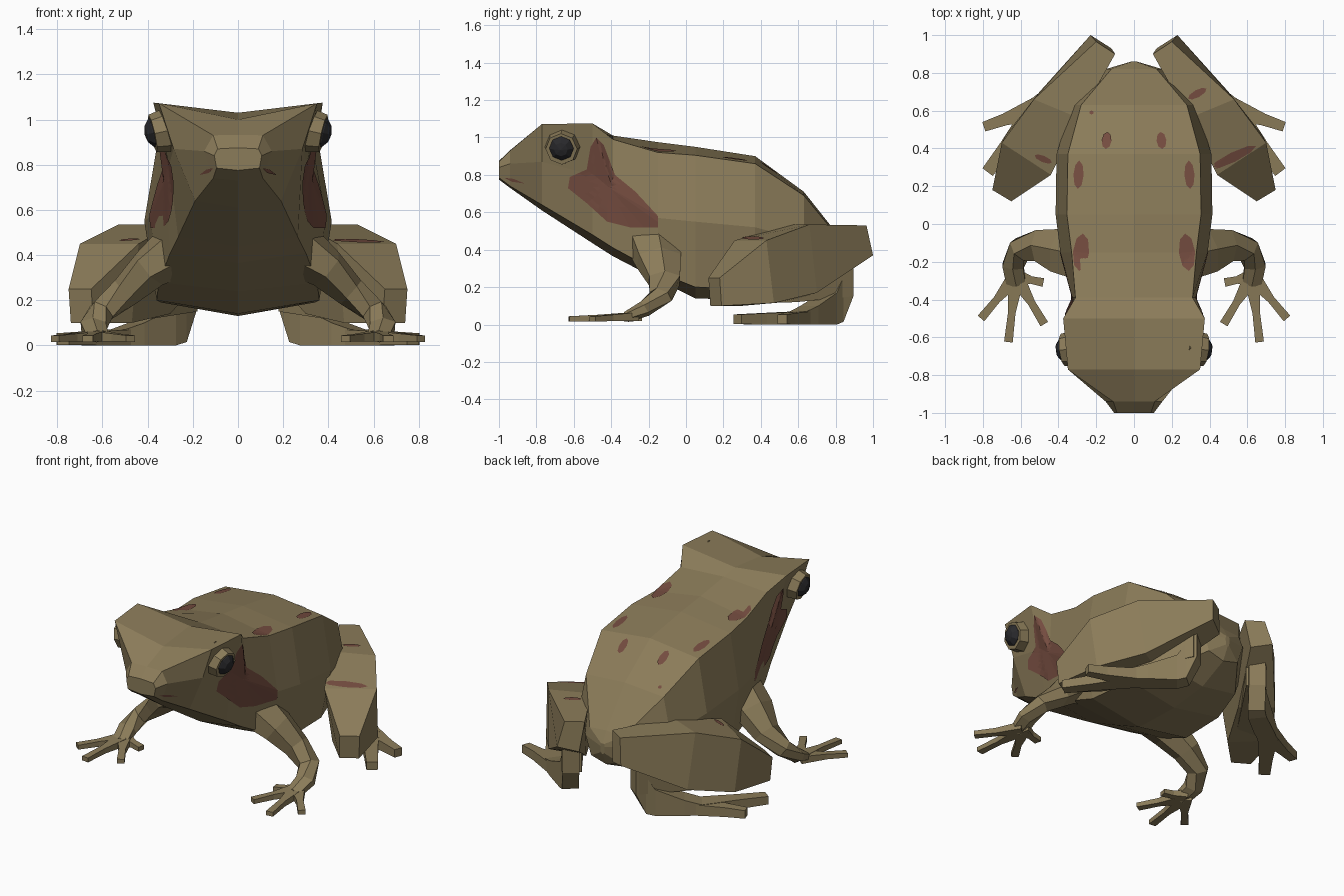
import bpy, bmesh, math
from mathutils import Vector, Matrix
from mathutils.bvhtree import BVHTree

if "Cube" in bpy.data.objects:
    bpy.data.objects.remove(bpy.data.objects["Cube"])


def material(name, rgb):
    m = bpy.data.materials.new(name)
    m.diffuse_color = (*rgb, 1)
    m.use_nodes = True
    m.node_tree.nodes["Principled BSDF"].inputs["Base Color"].default_value = m.diffuse_color
    return m


SKIN = material("olive_skin", (0.258, 0.2, 0.1))
SPOT = material("red_brown_spot", (0.175, 0.072, 0.05))
EYE = material("eye_black", (0.022, 0.022, 0.025))


def finish(name, bm, mat, mirror=False):
    if mirror:
        geo = bmesh.ops.duplicate(bm, geom=bm.verts[:] + bm.edges[:] + bm.faces[:])["geom"]
        for v in geo:
            if isinstance(v, bmesh.types.BMVert):
                v.co.x *= -1
    bmesh.ops.recalc_face_normals(bm, faces=bm.faces[:])
    me = bpy.data.meshes.new(name)
    bm.to_mesh(me)
    me.materials.append(mat)
    bpy.context.collection.objects.link(bpy.data.objects.new(name, me))


def loft(bm, rings):
    rows = [[bm.verts.new(p) for p in r] for r in rings]
    n = len(rows[0])
    for a, b in zip(rows, rows[1:]):
        for i in range(n):
            bm.faces.new((a[i], a[(i + 1) % n], b[(i + 1) % n], b[i]))
    bm.faces.new(rows[0])
    bm.faces.new(rows[-1])


def tube(bm, path, n=4, upright=False):
    # path points: x, y, z, half width, half height
    pts = [Vector(p[:3]) for p in path]
    rings = []
    for i, p in enumerate(path):
        d = (pts[min(i + 1, len(pts) - 1)] - pts[max(i - 1, 0)]).normalized()
        side = d.cross(Vector((0, 0, 1))).normalized()
        up = Vector((0, 0, 1)) if upright else side.cross(d)
        k = 1 / math.cos(math.pi / n)
        ring = []
        for j in range(n):
            a = math.tau * (j + 0.5) / n
            ring.append(pts[i] + side * p[3] * k * math.cos(a) + up * p[4] * k * math.sin(a))
        rings.append(ring)
    loft(bm, rings)


def decal(name, outline, tree, place, direction, mirror=False):
    # thin patch projected onto a surface, made of concentric rings
    bm = bmesh.new()
    n = len(outline)
    c = Vector((sum(p[0] for p in outline) / n, sum(p[1] for p in outline) / n))
    pts = []
    for i in range(n):
        a, b = Vector(outline[i]), Vector(outline[(i + 1) % n])
        pts += [a, a.lerp(b, 0.5)]

    def drop(q):
        hit, nor, _, _ = tree.ray_cast(place(q), direction)
        if hit is None:
            return None
        if nor.dot(direction) > 0:
            nor = -nor
        return bm.verts.new(hit + nor * 0.004)
    steps = 8
    rows = [[drop(c.lerp(p, s / steps)) for p in pts] for s in range(1, steps + 1)]
    mid = drop(c)
    for i in range(len(pts)):
        j = (i + 1) % len(pts)
        quads = [(mid, rows[0][i], rows[0][j])]
        quads += [(a[i], b[i], b[j], a[j]) for a, b in zip(rows, rows[1:])]
        for q in quads:
            if all(q):
                bm.faces.new(q)
    finish(name, bm, SPOT, mirror)


# head and body: y, top z, ridge x z, side x z, lower x z, bottom z
sections = [
    (-1.00, .875, .09, .87, .105, .84, .095, .785, .775),
    (-.94, .932, .11, .93, .15, .86, .11, .74, .73),
    (-.77, 1.0, .35, 1.072, .285, .87, .19, .64, .61),
    (-.50, 1.03, .375, 1.075, .305, .80, .265, .48, .435),
    (-.39, 1.01, .31, .99, .325, .72, .30, .41, .365),
    (-.15, .975, .33, .92, .39, .57, .35, .28, .24),
    (.05, .95, .355, .905, .415, .55, .36, .20, .14),
    (.37, .90, .35, .86, .41, .52, .34, .19, .13),
    (.63, .71, .28, .69, .33, .45, .25, .20, .16),
    (.82, .47, .12, .46, .15, .40, .11, .28, .25),
    (.86, .40, .012, .40, .015, .38, .012, .34, .33),
]
rings = []
for y, zt, xr, zr, xs, zs, xl, zl, zb in sections:
    half = [(xr, y, zr), (xs, y, zs), (xl, y, zl)]
    rings.append([(0, y, zt)] + half + [(0, y, zb)] + [(-x, yy, z) for x, yy, z in reversed(half)])
bm = bmesh.new()
loft(bm, rings)
bmesh.ops.recalc_face_normals(bm, faces=bm.faces[:])
body_tree = BVHTree.FromBMesh(bm)
finish("head_and_body", bm, SKIN)

# eyes: octagonal socket and dark ball, tilted slightly down and forward
turn = Matrix.Rotation(-0.12, 4, 'Z') @ Matrix.Rotation(math.pi / 2 + 0.22, 4, 'Y')
bm = bmesh.new()
bmesh.ops.create_cone(bm, cap_ends=True, segments=8, radius1=.105, radius2=.085, depth=.11,
                      matrix=Matrix.Translation((.325, -.66, .95)) @ turn)
finish("eye_socket", bm, SKIN, True)
bm = bmesh.new()
bmesh.ops.create_uvsphere(bm, u_segments=8, v_segments=6, radius=.074,
                          matrix=Matrix.Translation((.355, -.663, .947)) @ turn @ Matrix.Diagonal((1, 1, .82, 1)))
finish("eyeball", bm, EYE, True)

# front legs with four fingers
bm = bmesh.new()
tube(bm, [(.26, -.17, .43, .13, .11), (.39, -.145, .34, .115, .08), (.50, -.115, .235, .082, .06),
          (.605, -.135, .15, .06, .05), (.64, -.22, .085, .056, .038), (.625, -.32, .04, .05, .025)], 6)
for x, y in [(.81, -.50), (.665, -.625), (.475, -.53), (.48, -.31)]:
    a, b = Vector((.625, -.28, .042)), Vector((x, y, .03))
    m = a.lerp(b, .55)
    tube(bm, [(*a, .045, .024), (*m, .02, .017), (*b, .023, .014)], 4, True)
finish("front_leg", bm, SKIN, True)

# hind thighs: inner top, outer top, outer bottom, inner bottom
bm = bmesh.new()
loft(bm, [
    [(.65, .12, .25), (.75, .18, .25), (.74, .19, .10), (.64, .13, .10)],
    [(.44, .26, .45), (.70, .43, .45), (.68, .47, .115), (.47, .30, .10)],
    [(.29, .56, .535), (.53, .66, .535), (.50, .70, .17), (.30, .60, .14)],
    [(.10, .90, .53), (.20, .965, .53), (.23, 1.0, .37), (.12, .93, .34)],
])
bmesh.ops.recalc_face_normals(bm, faces=bm.faces[:])
thigh_tree = BVHTree.FromBMesh(bm)
finish("hind_thigh", bm, SKIN, True)

# lower hind legs and feet with toes
bm = bmesh.new()
tube(bm, [(.62, .26, .17, .06, .06), (.42, .56, .19, .06, .07), (.23, .85, .24, .06, .09)], 4, True)
tube(bm, [(.225, .865, .24, .05, .09), (.265, .81, .135, .05, .12), (.31, .765, .085, .055, .085),
          (.45, .66, .05, .06, .05), (.56, .58, .03, .055, .03)], 4, True)
for x, y, w in [(.795, .515, .026), (.775, .275, .034)]:
    a, b = Vector((.52, .61, .035)), Vector((x, y, .028))
    m = a.lerp(b, .6)
    tube(bm, [(*a, .06, .035), (*m, w + .006, .03), (*b, w, .026)], 4, True)
finish("hind_foot", bm, SKIN, True)

# large flank blotches and mouth-corner marks
LEFTWARD, DOWN = Vector((-1, 0, 0)), Vector((0, 0, -1))
from_side = lambda q: Vector((2, q[0], q[1]))
from_top = lambda q: Vector((q[0], q[1], 2))
decal("flank_blotch", [(-.48, 1.0), (-.44, .96), (-.38, .80), (-.27, .71), (-.15, .58), (-.15, .52), (-.30, .52),
                       (-.42, .55), (-.53, .65), (-.63, .73), (-.62, .79), (-.53, .83), (-.51, .95)],
      body_tree, from_side, LEFTWARD, True)
decal("mouth_mark", [(-.97, .785), (-.92, .78), (-.86, .755), (-.93, .765)], body_tree, from_side, LEFTWARD, True)


def oval(cx, cy, rx, ry, tilt=0):
    c, s = math.cos(tilt), math.sin(tilt)
    pts = [(rx * math.cos(i * math.tau / 8), ry * math.sin(i * math.tau / 8)) for i in range(8)]
    return [(cx + u * c - v * s, cy + u * s + v * c) for u, v in pts]


# back spots, in mirrored pairs
for cx, cy, rx, ry, t in [(.145, .44, .026, .045, .1), (.293, .26, .027, .075, .05), (.28, -.15, .043, .10, .1)]:
    decal("back_spot", oval(cx, cy, rx, ry, t), body_tree, from_top, DOWN, True)
decal("tiny_back_spot", oval(-.225, .588, .012, .01), body_tree, from_top, DOWN)

# thigh spots, different on each side
decal("thigh_stripe", oval(.525, .355, .135, .026, .46), thigh_tree, from_top, DOWN)
decal("thigh_spot", oval(.335, .69, .055, .02, .5), thigh_tree, from_top, DOWN)
# left thigh spot: projected on the right thigh, then moved across
decal("left_thigh_spot", oval(.48, .345, .05, .017, .4), thigh_tree, from_top, DOWN)
me = bpy.data.objects["left_thigh_spot"].data
for v in me.vertices:
    v.co.x *= -1
me.flip_normals()
